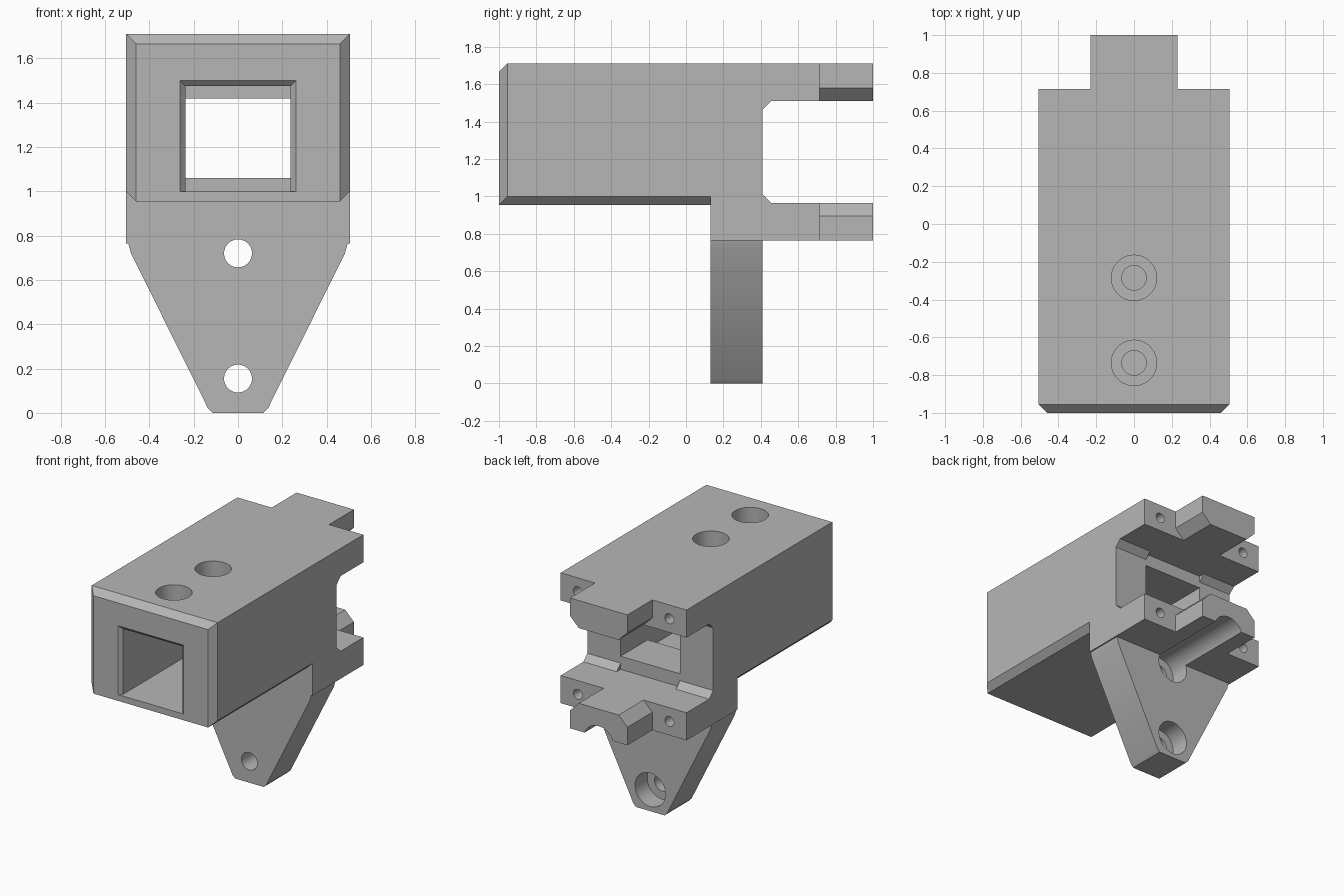
import bpy, bmesh, math

cube = bpy.data.objects.get("Cube")
if cube:
    bpy.data.objects.remove(cube, do_unlink=True)

grey = bpy.data.materials.new("plain grey")
grey.use_nodes = True
grey.diffuse_color = (0.47, 0.47, 0.47, 1)
grey.node_tree.nodes["Principled BSDF"].inputs["Base Color"].default_value = (0.47, 0.47, 0.47, 1)

# Places a profile point (a, b) at distance d along the given axis
PLACE = {
    "x": lambda a, b, d: (d, a, b),
    "y": lambda a, b, d: (a, d, b),
    "z": lambda a, b, d: (a, b, d),
}


def prism(name, pts, axis, lo, hi, end_pts=None):
    """Extrude a profile along an axis, optionally tapering to a second profile."""
    bm = bmesh.new()
    first = [bm.verts.new(PLACE[axis](a, b, lo)) for a, b in pts]
    last = [bm.verts.new(PLACE[axis](a, b, hi)) for a, b in (end_pts or pts)]
    bm.faces.new(first)
    bm.faces.new(last)
    n = len(pts)
    for i in range(n):
        j = (i + 1) % n
        bm.faces.new((first[i], first[j], last[j], last[i]))
    bmesh.ops.recalc_face_normals(bm, faces=bm.faces)
    mesh = bpy.data.meshes.new(name)
    bm.to_mesh(mesh)
    bm.free()
    mesh.materials.append(grey)
    obj = bpy.data.objects.new(name, mesh)
    bpy.context.collection.objects.link(obj)
    return obj


def rect(a0, a1, b0, b1):
    return [(a0, b0), (a1, b0), (a1, b1), (a0, b1)]


def circle(a, b, r, n=48):
    return [(a + r * math.cos(2 * math.pi * i / n), b + r * math.sin(2 * math.pi * i / n))
            for i in range(n)]


def mirrored(pts, s):
    return [(a * s, b) for a, b in pts]


def combine(target, tool, operation="DIFFERENCE"):
    """Apply a boolean and remove the tool."""
    mod = target.modifiers.new("bool", "BOOLEAN")
    mod.object = tool
    mod.operation = operation
    mod.solver = "EXACT"
    dg = bpy.context.evaluated_depsgraph_get()
    mesh = bpy.data.meshes.new_from_object(target.evaluated_get(dg))
    target.modifiers.clear()
    target.data = mesh
    bpy.data.objects.remove(tool, do_unlink=True)


W, T, C = 0.505, 0.23, 0.045          # half width, tongue half width, chamfer
TOP, BOTTOM, FOOT = 1.71, 0.955, 0.765  # body heights
JAW_TOP, JAW_LOW = 1.51, 0.965
BACK, NOTCH = 0.41, 0.715
WIN = 0.238

# Body with upper and lower jaws, from its side profile
body = prism("mount_body", [
    (-1, BOTTOM), (0.13, BOTTOM), (0.13, FOOT), (1, FOOT), (1, JAW_LOW),
    (BACK + C, JAW_LOW), (BACK, JAW_LOW + C), (BACK, JAW_TOP - C), (BACK + C, JAW_TOP),
    (1, JAW_TOP), (1, TOP), (-1 + C, TOP), (-1, TOP - C)], "x", -W, W)

# Tapered hanging bracket
half = [(0.115, 0), (0.135, 0.02), (0.483, 0.72), (0.495, FOOT), (0.495, 0.85)]
outline = half + [(-a, b) for a, b in reversed(half)]
combine(body, prism("bracket", outline, "y", 0.13, BACK), "UNION")

for s in (-1, 1):
    # Notches beside the tongues
    combine(body, prism("notch", mirrored(rect(T, 0.7, NOTCH, 1.1), s), "z", 0.6, 1.9))
    # Front vertical and lower side chamfers
    combine(body, prism("front_chamfer", mirrored(
        [(W - 2 * C, -1 - C), (W + C, -1 - C), (W + C, -1 + 2 * C)], s), "z", 0.8, 1.9))
    combine(body, prism("lower_chamfer", mirrored(
        [(W - 2 * C, BOTTOM - C), (W + C, BOTTOM - C), (W + C, BOTTOM + 2 * C)], s),
        "y", -1.1, 0.13))
    # Inner corner chamfers on the tongues
    for z, up in ((JAW_LOW, 1), (JAW_TOP, -1)):
        tri = [(T - 0.1, z + up * 0.03), (T + 0.03, z + up * 0.03), (T + 0.03, z - up * 0.1)]
        combine(body, prism("tongue_chamfer", mirrored(tri, s), "y", NOTCH, 1.1))
    # Small screw holes in the jaw ends
    for z in (0.865, 1.61):
        combine(body, prism("jaw_hole", circle(s * 0.367, z, 0.036, 24), "y", 0.45, 0.8))

# Break in the corner fillets between the jaws
combine(body, prism("fillet_gap", rect(-WIN, WIN, JAW_LOW, JAW_TOP), "y", BACK, 0.55))

# Tunnel with chamfered mouth and a smaller rear window
combine(body, prism("tunnel", rect(-WIN, WIN, 1.0, 1.475), "y", -1.1, 0.1))
combine(body, prism("mouth", rect(-0.285, 0.285, 1.0, 1.525), "y", -1.025, -0.975,
                    rect(-WIN + 0.001, WIN - 0.001, 1.0, 1.474)))
combine(body, prism("window", rect(-WIN, WIN, 1.06, 1.42), "y", 0.0, 0.6))

# Counterbored holes in the top
for y in (-0.285, -0.735):
    combine(body, prism("top_hole", circle(0, y, 0.065), "z", 1.3, 1.8))
    combine(body, prism("top_bore", circle(0, y, 0.12), "z", 1.59, 1.8))

# Bracket holes, with a bore and a long channel behind
for z, end in ((0.155, 0.6), (0.72, 1.1)):
    combine(body, prism("bracket_hole", circle(0, z, 0.063), "y", 0.0, 0.5))
    combine(body, prism("bracket_bore", circle(0, z, 0.122), "y", 0.27, end))

# Smooth round holes, keep hard edges
bpy.ops.object.select_all(action="DESELECT")
body.select_set(True)
bpy.context.view_layer.objects.active = body
bpy.ops.object.shade_smooth_by_angle(angle=math.radians(30))
